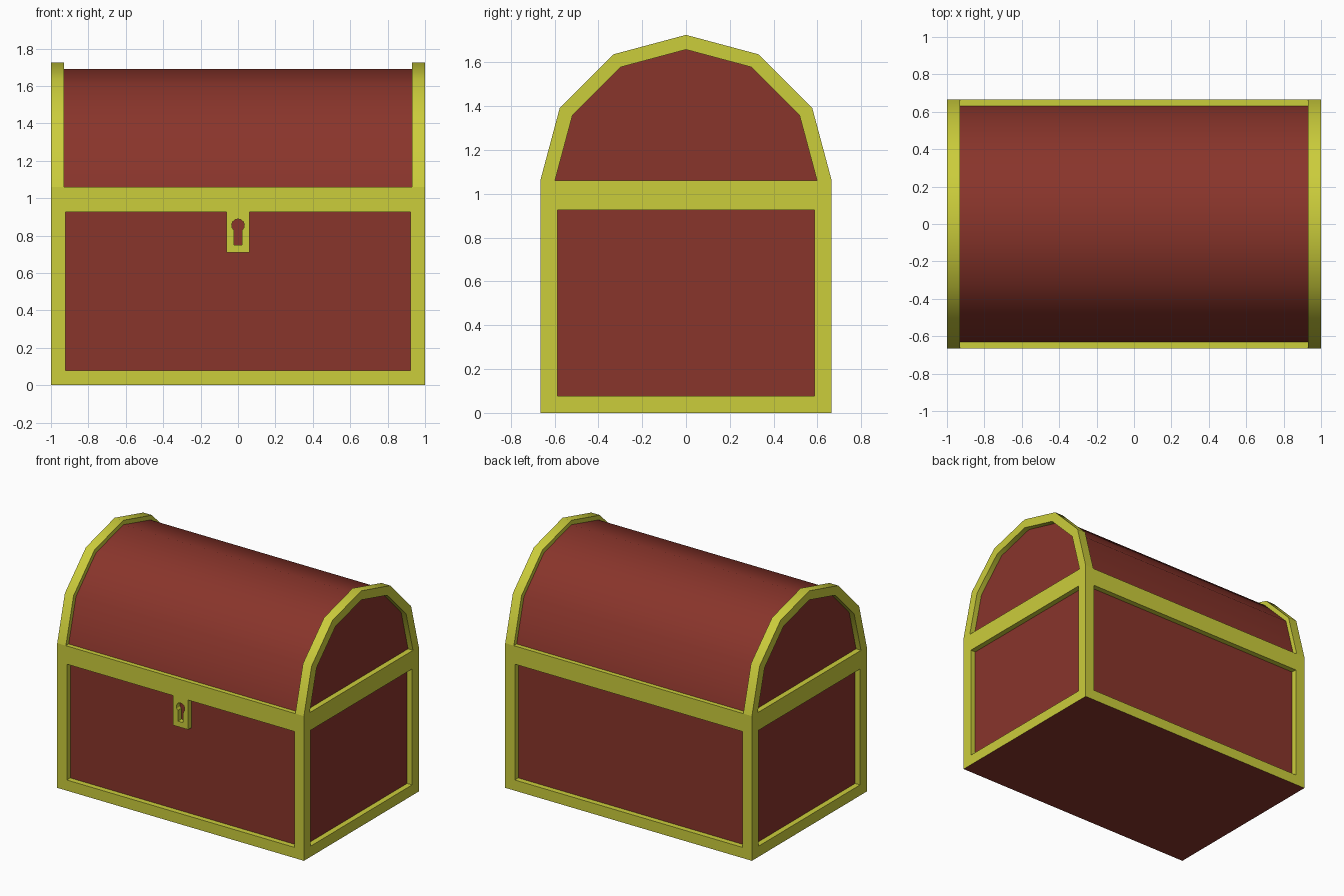
import bpy, bmesh, math
from mathutils import Vector

if "Cube" in bpy.data.objects:
    bpy.data.objects.remove(bpy.data.objects["Cube"])

HX, HY, H = 1.0, 0.665, 1.06      # half width, half depth, box height
RAIL, RECESS = 0.078, 0.04        # frame width and panel depth


def material(name, rgb):
    m = bpy.data.materials.new(name)
    m.diffuse_color = (*rgb, 1)
    m.use_nodes = True
    m.node_tree.nodes["Principled BSDF"].inputs["Base Color"].default_value = m.diffuse_color
    return m


red = material("dark_red_wood", (0.25, 0.035, 0.024))
gold = material("yellow_gold", (0.60, 0.61, 0.044))


def add_object(name, bm, mats, smooth=False):
    bmesh.ops.recalc_face_normals(bm, faces=bm.faces)
    me = bpy.data.meshes.new(name)
    bm.to_mesh(me)
    bm.free()
    for m in mats:
        me.materials.append(m)
    ob = bpy.data.objects.new(name, me)
    bpy.context.collection.objects.link(ob)
    if smooth:
        bpy.ops.object.select_all(action='DESELECT')
        ob.select_set(True)
        bpy.context.view_layer.objects.active = ob
        bpy.ops.object.shade_smooth_by_angle(angle=math.radians(40))
    return ob


def half_round(r, sides=6):
    return [(r * math.cos(math.pi * i / sides), H + r * math.sin(math.pi * i / sides))
            for i in range(sides + 1)]


def extrude_profile(name, pts, x0, x1, mat):
    # closed (y, z) profile made of quads, pushed from x0 to x1
    bm = bmesh.new()
    rings = [[bm.verts.new((x, y, z)) for y, z in pts] for x in (x0, x1)]
    n = len(pts)
    for i in range(n):
        j = (i + 1) % n
        bm.faces.new((rings[0][i], rings[0][j], rings[1][j], rings[1][i]))
    for ring in rings:
        bm.faces.new(ring)
    return add_object(name, bm, [mat], True)


# Box: four framed sides with recessed red panels, red underside
bm = bmesh.new()
bmesh.ops.create_cube(bm, size=1)
for v in bm.verts:
    v.co = Vector((v.co.x * 2 * HX, v.co.y * 2 * HY, (v.co.z + 0.5) * H))
bm.normal_update()
for f in bm.faces:
    f.material_index = 0 if f.normal.z < -0.5 else 1
sides = [f for f in bm.faces if abs(f.normal.z) < 0.5]
bmesh.ops.inset_individual(bm, faces=sides, thickness=RAIL, use_even_offset=True)
for f in sides:
    for v in f.verts:
        if v.co.z > H / 2:
            v.co.z = 0.927        # wider top band
for f in bmesh.ops.extrude_discrete_faces(bm, faces=sides)["faces"]:
    f.normal_update()
    bmesh.ops.translate(bm, verts=f.verts, vec=-f.normal * RECESS)
    f.material_index = 0
add_object("chest_box", bm, [red, gold])

# Lid: smooth red barrel, its ends showing inside the gold arches
extrude_profile("lid_barrel", half_round(0.632), -HX + RECESS, HX - RECESS, red)

# Gold arches at both lid ends
outer, inner = half_round(HY), half_round(0.598)
for side, name in ((-1, "left_lid_arch"), (1, "right_lid_arch")):
    extrude_profile(name, outer + inner[::-1], side * 0.93, side * HX, gold)

# Lock plate with a keyhole cut through it
cu = bpy.data.curves.new("lock_plate", 'CURVE')
cu.dimensions, cu.fill_mode, cu.extrude = '2D', 'BOTH', RECESS / 2
plate = [(-0.062, 0.71), (0.062, 0.71), (0.062, 0.93), (-0.062, 0.93)]
keyhole = [(0.034 * math.cos(math.radians(a)), 0.855 + 0.034 * math.sin(math.radians(a)))
           for a in range(-50, 231, 28)] + [(-0.021, 0.75), (0.021, 0.75)]
for pts in (plate, keyhole):
    sp = cu.splines.new('POLY')
    sp.points.add(len(pts) - 1)
    for p, (x, z) in zip(sp.points, pts):
        p.co = (x, z, 0, 1)
    sp.use_cyclic_u = True
cu.materials.append(gold)
lock = bpy.data.objects.new("lock_plate", cu)
lock.rotation_euler.x = math.pi / 2
lock.location.y = -HY + RECESS / 2
bpy.context.collection.objects.link(lock)
bpy.ops.object.select_all(action='DESELECT')
lock.select_set(True)
bpy.context.view_layer.objects.active = lock
bpy.ops.object.convert(target='MESH')
bpy.ops.object.shade_flat()
